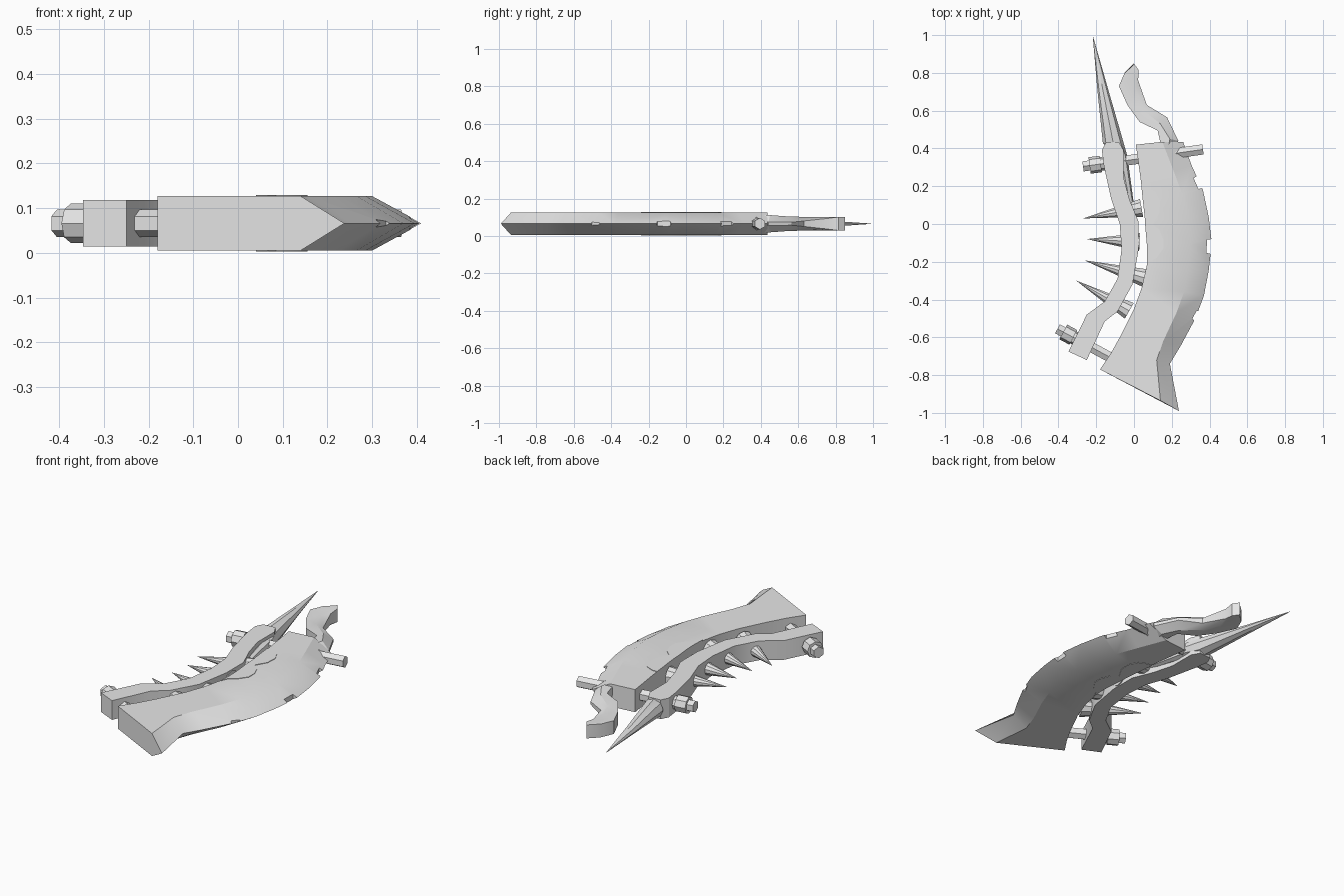
import bpy, bmesh, math
from mathutils import Vector

if "Cube" in bpy.data.objects:
    bpy.data.objects.remove(bpy.data.objects["Cube"])

MID = 0.066  # height of the symmetry plane
grey = bpy.data.materials.new("plain_grey")
grey.diffuse_color = (0.8, 0.8, 0.8, 1)
grey.use_nodes = True
grey.node_tree.nodes["Principled BSDF"].inputs["Base Color"].default_value = grey.diffuse_color


def finish(name, bm, angle=30):
    bmesh.ops.recalc_face_normals(bm, faces=bm.faces)
    me = bpy.data.meshes.new(name)
    bm.to_mesh(me)
    bm.free()
    me.materials.append(grey)
    ob = bpy.data.objects.new(name, me)
    bpy.context.collection.objects.link(ob)
    bpy.ops.object.select_all(action='DESELECT')
    ob.select_set(True)
    bpy.context.view_layer.objects.active = ob
    if angle:
        bpy.ops.object.shade_smooth_by_angle(angle=math.radians(angle))
    return ob


def loft(name, rings, angle=30):
    """Skin a list of equal point rings and cap both ends."""
    bm = bmesh.new()
    vs = [[bm.verts.new(p) for p in r] for r in rings]
    n = len(rings[0])
    for a, b in zip(vs, vs[1:]):
        for i in range(n):
            j = (i + 1) % n
            bm.faces.new((a[i], a[j], b[j], b[i]))
    bm.faces.new(vs[0])
    bm.faces.new(vs[-1][::-1])
    return finish(name, bm, angle)


def slab(name, left, right, half):
    """Flat strip between a left and a right edge line."""
    return loft(name, [[(l[0], l[1], MID + half), (r[0], r[1], MID + half),
                        (r[0], r[1], MID - half), (l[0], l[1], MID - half)]
                       for l, r in zip(left, right)], 30)


def rod(name, a, b, r1, r2, sides=6):
    """Cylinder or cone lying in the middle plane from a to b."""
    a, b = Vector((*a, MID)), Vector((*b, MID))
    bm = bmesh.new()
    bmesh.ops.create_cone(bm, cap_ends=True, segments=sides, radius1=r1,
                          radius2=r2, depth=(b - a).length)
    rot = (b - a).to_track_quat('Z', 'Y').to_matrix().to_4x4()
    bmesh.ops.transform(bm, matrix=rot, verts=bm.verts)
    bmesh.ops.translate(bm, vec=(a + b) / 2, verts=bm.verts)
    return finish(name, bm, 30)


# Main blade: back edge, bevel start, cutting edge for each section
H = 0.061
sections = [
    ((.01, .42), (.15, .435), (.26, .435)),
    ((.035, .24), (.21, .28), (.305, .31)),
    ((.05, .12), (.255, .16), (.365, .18)),
    ((.06, .02), (.285, .04), (.395, .04)),
    ((.07, -.10), (.30, -.10), (.412, -.10)),
    ((.07, -.21), (.285, -.25), (.395, -.25)),
    ((.04, -.34), (.265, -.36), (.37, -.38)),
    ((.0, -.45), (.225, -.47), (.325, -.50)),
    ((-.07, -.59), (.155, -.62), (.25, -.64)),
    ((-.12, -.68), (.12, -.72), (.19, -.74)),
    ((-.18, -.77), (.14, -.935), (.238, -.99)),
]
blade = loft("blade", [[(*l, MID + H), (*b, MID + H), (*e, MID),
                        (*b, MID - H), (*l, MID - H)] for l, b, e in sections])

# Chips knocked out of the cutting edge
for i, (x, y, turn, length) in enumerate([(.425, -.12, -.05, .10),
                                          (.365, .23, .42, .09),
                                          (.355, -.50, -.50, .07)]):
    bm = bmesh.new()
    bmesh.ops.create_cube(bm, size=1)
    for v in bm.verts:
        taper = 1 if v.co.x > 0 else .7
        v.co = (v.co.x * .08, v.co.y * length * taper, v.co.z * .2)
        c, s = math.cos(turn), math.sin(turn)
        v.co = (x + v.co.x * c - v.co.y * s, y + v.co.x * s + v.co.y * c, MID + v.co.z)
    cutter = finish(f"chip_cutter_{i}", bm, 0)
    cutter.hide_render = True
    cutter.hide_set(True)
    mod = blade.modifiers.new("chip", 'BOOLEAN')
    mod.operation, mod.object, mod.solver = 'DIFFERENCE', cutter, 'EXACT'

# Scalloped facing along the back of the blade
slab("scalloped_facing",
     [(.040, .19), (.042, .17), (.046, .13), (.052, .08), (.058, .02), (.06, -.02),
      (.064, -.06), (.069, -.12), (.07, -.17), (.069, -.20), (.066, -.24)],
     [(.07, .19), (.115, .17), (.138, .12), (.135, .06), (.10, .0), (.135, -.03),
      (.155, -.08), (.155, -.13), (.12, -.18), (.085, -.20), (.068, -.24)], .0635)

# Wavy bar standing off behind the blade
slab("rear_bar",
     [(-.15, .43), (-.17, .39), (-.16, .31), (-.12, .13), (-.075, 0), (-.066, -.135),
      (-.087, -.29), (-.155, -.41), (-.25, -.48), (-.347, -.675)],
     [(-.08, .435), (-.055, .39), (-.055, .245), (-.024, .13), (.024, .013), (.024, -.135),
      (-.008, -.32), (-.087, -.463), (-.155, -.516), (-.25, -.72)], .052)

# Long faceted point at the end of the bar, with a tang beside the bar
loft("long_point",
     [[(cx + rx * math.cos(a), y, MID + rz * math.sin(a))
       for a in (i * math.pi / 4 for i in range(8))]
      for cx, y, rx, rz in [(-.02, .10, .02, .02), (-.07, .36, .035, .04),
                            (-.11, .43, .055, .048), (-.165, .71, .029, .02),
                            (-.217, .99, .001, .001)]], 25)

# Row of spikes through the bar
for i, (base, tip) in enumerate([((.04, .085), (-.267, .03)), ((.03, -.095), (-.247, -.08)),
                                 ((.055, -.285), (-.26, -.193)), ((-.025, -.46), (-.305, -.30))]):
    rod(f"spike_{i}", base, tip, .05, .0005, 10)

# Bolts joining bar and blade
for name, a, b in [("upper", (-.27, .305), (.06, .35)), ("lower", (-.405, -.555), (-.10, -.72))]:
    a, b = Vector(a), Vector(b)
    d = (b - a).normalized()
    rod(name + "_bolt_shaft", a, b, .031, .031, 6)
    rod(name + "_bolt_nut", a + d * .035, a + d * .095, .044, .044, 8)
    rod(name + "_bolt_washer", a + d * .09, a + d * .15, .036, .036, 8)

# Peg through the top of the blade
rod("peg", (.19, .37), (.365, .395), .031, .031, 6)
rod("peg_collar", (.185, .37), (.225, .375), .035, .035, 8)

# Curved horn at the top: flat inner part, bevelled outer edge
horn = [((-.05, .80), (-.01, .835), (.0, .85), .036),
        ((-.08, .73), (.005, .79), (.024, .815), .036),
        ((-.035, .63), (.005, .70), (.022, .76), .036),
        ((.03, .54), (.04, .61), (.068, .63), .037),
        ((.125, .495), (.14, .53), (.175, .565), .040),
        ((.14, .43), (.19, .45), (.235, .44), .046),
        ((.13, .36), (.17, .36), (.20, .36), .046)]
loft("curved_horn", [[(*l, MID + h), (*b, MID + h), (*e, MID + h * k), (*e, MID - h * k),
                      (*b, MID - h), (*l, MID - h)]
                     for (l, b, e, h), k in zip(horn, (1, 1, .8, .4, .2, .2, .2))])
